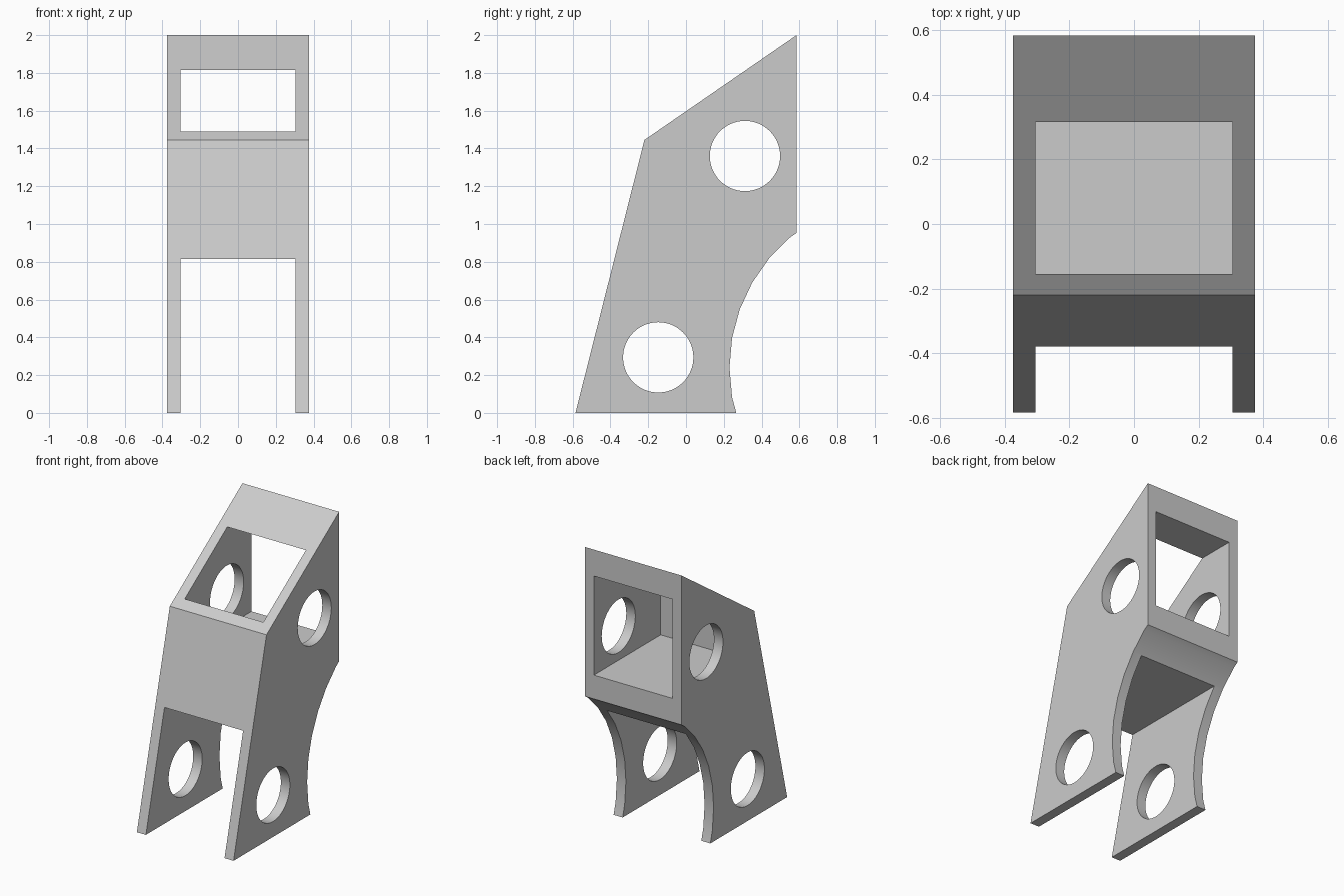
import bpy
import bmesh
import math

default = bpy.data.objects.get("Cube")
if default:
    bpy.data.objects.remove(default, do_unlink=True)

HALF_WIDTH = 0.375
INNER = 0.305      # half width between the side plates
HOLE_RADIUS = 0.186

grey = bpy.data.materials.new("light grey")
grey.use_nodes = True
colour = (0.6, 0.6, 0.6, 1)
grey.diffuse_color = colour
grey.node_tree.nodes["Principled BSDF"].inputs["Base Color"].default_value = colour


def prism(name, profile, half):
    """Extrude a (y, z) outline along x, from -half to +half."""
    bm = bmesh.new()
    face = bm.faces.new([bm.verts.new((-half, y, z)) for y, z in profile])
    out = bmesh.ops.extrude_face_region(bm, geom=[face])
    moved = [v for v in out["geom"] if isinstance(v, bmesh.types.BMVert)]
    bmesh.ops.translate(bm, verts=moved, vec=(2 * half, 0, 0))
    bmesh.ops.recalc_face_normals(bm, faces=bm.faces)
    mesh = bpy.data.meshes.new(name)
    bm.to_mesh(mesh)
    bm.free()
    mesh.materials.append(grey)
    obj = bpy.data.objects.new(name, mesh)
    bpy.context.collection.objects.link(obj)
    return obj


def box(y0, y1, z0, z1):
    return [(y0, z0), (y1, z0), (y1, z1), (y0, z1)]


def circle(y, z, radius, sides):
    steps = [math.tau * i / sides for i in range(sides)]
    return [(y + radius * math.cos(a), z + radius * math.sin(a)) for a in steps]


# Solid bracket body, outlined from the side
outline = [(-0.585, 0), (0.585, 0), (0.585, 2), (-0.22, 1.445)]
body = prism("bracket_body", outline, HALF_WIDTH)

# Curved back, upper pocket, gap between the legs, and the side holes
cutters = [
    prism("back_curve_cutter", circle(1.13, 0.24, 0.9, 36), 1),
    prism("upper_pocket_cutter", box(-0.155, 0.8, 1.12, 1.815), INNER),
    prism("leg_gap_cutter", box(-0.8, 0.8, -0.2, 0.815), INNER),
    prism("upper_hole_cutter", circle(0.312, 1.36, HOLE_RADIUS, 64), 1),
    prism("lower_hole_cutter", circle(-0.147, 0.294, HOLE_RADIUS, 64), 1),
]
for cutter in cutters:
    cutter.hide_render = True
    cut = body.modifiers.new(cutter.name, "BOOLEAN")
    cut.operation = "DIFFERENCE"
    cut.solver = "EXACT"
    cut.object = cutter

# Bake the cuts into the body and drop the cutters
graph = bpy.context.evaluated_depsgraph_get()
baked = bpy.data.meshes.new_from_object(body.evaluated_get(graph))
body.modifiers.clear()
body.data = baked
for cutter in cutters:
    bpy.data.objects.remove(cutter, do_unlink=True)

# Smooth the round cuts, keep the plate edges sharp
bpy.ops.object.select_all(action="DESELECT")
body.select_set(True)
bpy.context.view_layer.objects.active = body
bpy.ops.object.shade_smooth_by_angle(angle=math.radians(20))
